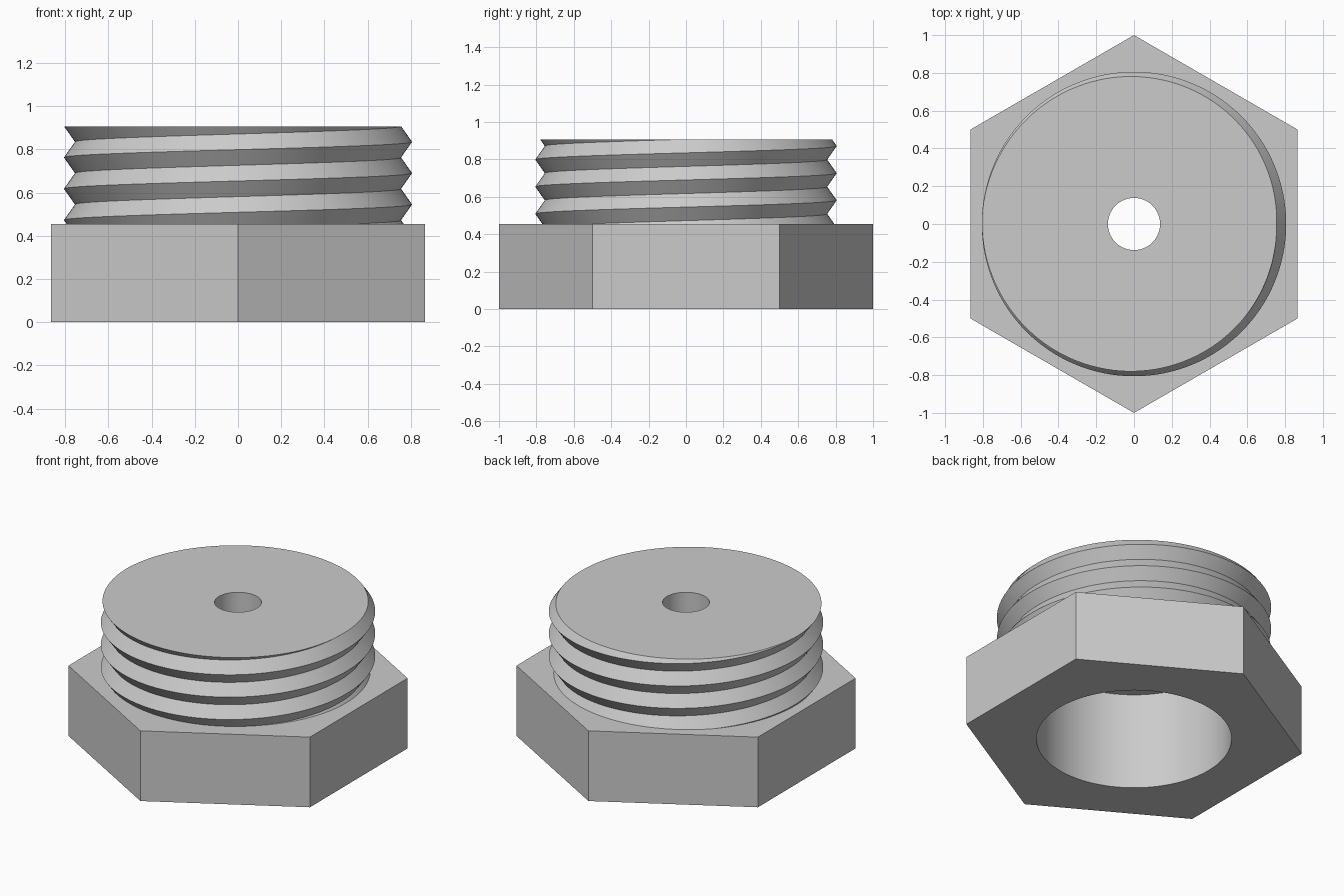
import bpy, bmesh, math

if "Cube" in bpy.data.objects:
    bpy.data.objects.remove(bpy.data.objects["Cube"], do_unlink=True)

HEAD_TOP, CEILING, TOP = 0.455, 0.63, 0.907
BORE, PINHOLE = 0.573, 0.138
CREST, ROOT, PITCH, CREST_Z = 0.806, 0.755, 0.145, 0.835
SEG = 128

grey = bpy.data.materials.new("plain_grey")
grey.use_nodes = True
colour = (0.6, 0.6, 0.6, 1)
grey.diffuse_color = colour
grey.node_tree.nodes["Principled BSDF"].inputs["Base Color"].default_value = colour


def ring(bm, radius, z, sides=SEG, turn=0.0):
    """Closed loop of edges round the z axis."""
    verts = []
    for i in range(sides):
        a = turn + math.tau * i / sides
        verts.append(bm.verts.new((radius * math.cos(a), radius * math.sin(a), z)))
    return [bm.edges.new((verts[i - 1], verts[i])) for i in range(sides)]


def wall(bm, low, high):
    bmesh.ops.bridge_loops(bm, edges=low + high)


def flat(bm, outer, inner):
    bmesh.ops.triangle_fill(bm, edges=outer + inner, use_beauty=True, normal=(0, 0, 1))


def finish(bm, name):
    bmesh.ops.recalc_face_normals(bm, faces=bm.faces[:])
    mesh = bpy.data.meshes.new(name)
    bm.to_mesh(mesh)
    bm.free()
    mesh.materials.append(grey)
    obj = bpy.data.objects.new(name, mesh)
    bpy.context.collection.objects.link(obj)
    bpy.ops.object.select_all(action='DESELECT')
    obj.select_set(True)
    bpy.context.view_layer.objects.active = obj
    bpy.ops.object.shade_smooth_by_angle(angle=math.radians(30))


# Hexagonal head with the wide bore through it
bm = bmesh.new()
hex_low = ring(bm, 1, 0, 6, math.pi / 2)
hex_high = ring(bm, 1, HEAD_TOP, 6, math.pi / 2)
bore_low = ring(bm, BORE, 0)
bore_high = ring(bm, BORE, HEAD_TOP)
seat = ring(bm, ROOT - 0.003, HEAD_TOP)
wall(bm, hex_low, hex_high)
wall(bm, bore_low, bore_high)
flat(bm, hex_low, bore_low)
flat(bm, hex_high, seat)
finish(bm, "hex_head")

# Helical V thread, made over-long and trimmed flat at both ends
bm = bmesh.new()
rows = []
for k in range(-8, 5):
    radius = ROOT if k % 2 else CREST
    row = []
    for i in range(SEG + 1):
        a = math.tau * i / SEG
        z = CREST_Z + PITCH * (k / 2 + i / SEG)
        row.append(bm.verts.new((radius * math.cos(a), radius * math.sin(a), z)))
    rows.append(row)
for low, high in zip(rows, rows[1:]):
    for i in range(SEG):
        bm.faces.new((low[i], low[i + 1], high[i + 1], high[i]))
bmesh.ops.remove_doubles(bm, verts=bm.verts[:], dist=0.0001)
for z, direction in ((TOP, 1), (HEAD_TOP, -1)):
    bmesh.ops.bisect_plane(bm, geom=bm.verts[:] + bm.edges[:] + bm.faces[:], dist=0.00001,
                           plane_co=(0, 0, z), plane_no=(0, 0, direction), clear_outer=True)
rim = [e for e in bm.edges if e.is_boundary and all(abs(v.co.z - TOP) < 0.001 for v in e.verts)]

# End cap, small centre hole, bore ceiling and upper bore wall
pin_high = ring(bm, PINHOLE, TOP)
pin_low = ring(bm, PINHOLE, CEILING)
bore_top = ring(bm, BORE, CEILING)
bore_mid = ring(bm, BORE, HEAD_TOP)
flat(bm, rim, pin_high)
wall(bm, pin_low, pin_high)
flat(bm, bore_top, pin_low)
wall(bm, bore_mid, bore_top)
finish(bm, "threaded_stub")
